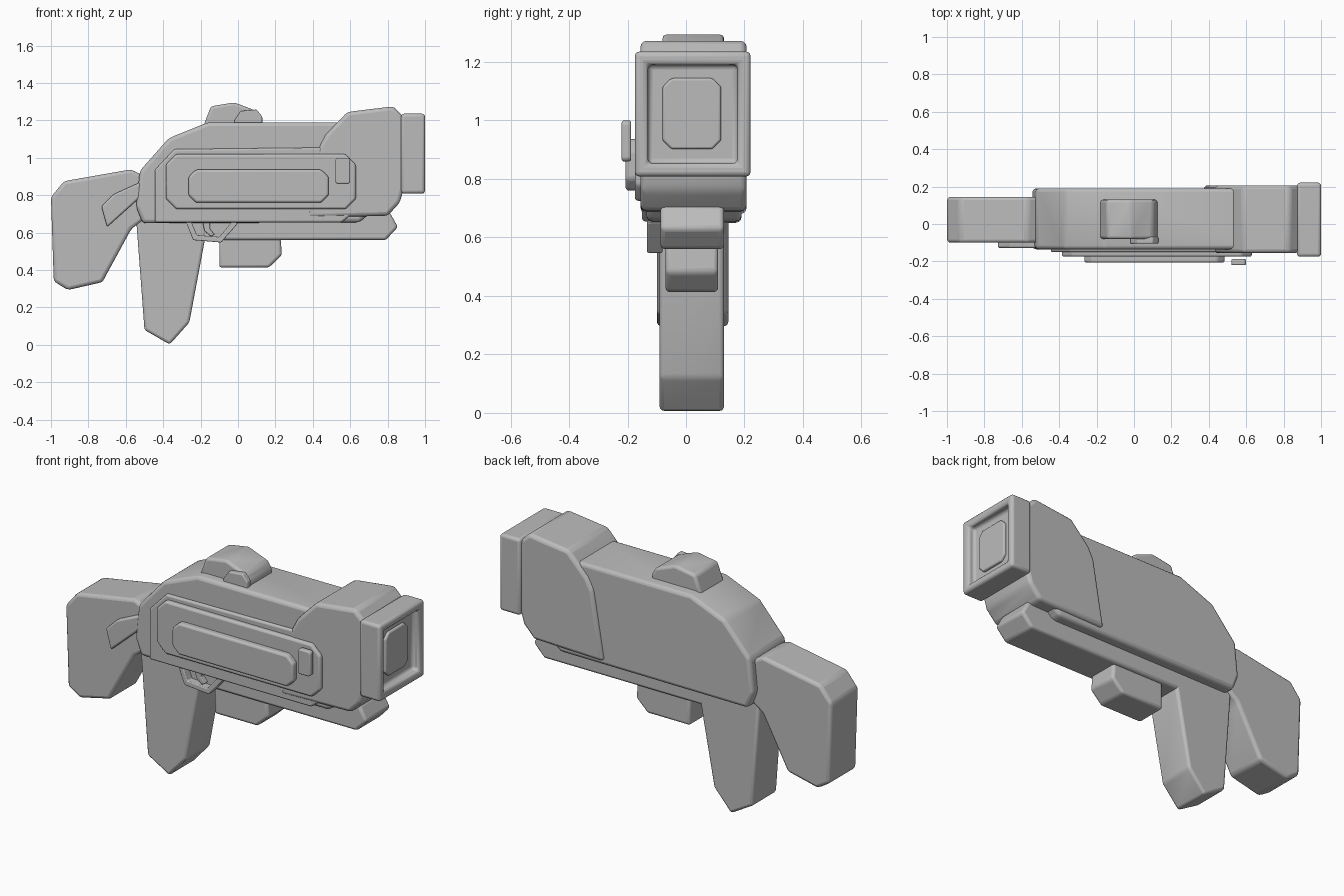
import bpy
import bmesh
from mathutils import Vector

cube = bpy.data.objects.get("Cube")
if cube:
    bpy.data.objects.remove(cube, do_unlink=True)

GREY = (0.5, 0.5, 0.5, 1.0)
grey = bpy.data.materials.new("plain_grey")
grey.diffuse_color = GREY
grey.use_nodes = True
grey.node_tree.nodes["Principled BSDF"].inputs["Base Color"].default_value = GREY


def finish(name, bm, bevel):
    """Turn a bmesh into a bevelled, smooth-shaded object."""
    bmesh.ops.recalc_face_normals(bm, faces=bm.faces[:])
    mesh = bpy.data.meshes.new(name)
    bm.to_mesh(mesh)
    bm.free()
    mesh.materials.append(grey)
    obj = bpy.data.objects.new(name, mesh)
    bpy.context.collection.objects.link(obj)
    if bevel:
        mod = obj.modifiers.new("rounded_edges", 'BEVEL')
        mod.width = bevel
        mod.segments = 3
        mod.limit_method = 'ANGLE'
        mod.angle_limit = 0.3
    bpy.ops.object.select_all(action='DESELECT')
    obj.select_set(True)
    bpy.context.view_layer.objects.active = obj
    bpy.ops.object.shade_smooth_by_angle(angle=0.6)
    return obj


def slab(name, outline, y0, y1, bevel=0.015):
    """Extrude an x-z outline from y0 to y1."""
    bm = bmesh.new()
    face = bm.faces.new([bm.verts.new((x, y0, z)) for x, z in outline])
    ext = bmesh.ops.extrude_face_region(bm, geom=[face], use_keep_orig=True)
    verts = [g for g in ext["geom"] if isinstance(g, bmesh.types.BMVert)]
    bmesh.ops.translate(bm, verts=verts, vec=(0, y1 - y0, 0))
    return finish(name, bm, bevel)


def chamfered(x0, x1, z0, z1, c):
    """Rectangle outline with cut corners."""
    return [(x0 + c, z0), (x1 - c, z0), (x1, z0 + c), (x1, z1 - c),
            (x1 - c, z1), (x0 + c, z1), (x0, z1 - c), (x0, z0 + c)]


# Main body and front shroud
slab("body", [(-0.51, 0.65), (0.65, 0.655), (0.70, 0.70), (0.70, 1.19),
              (-0.16, 1.19), (-0.37, 1.105), (-0.525, 0.93), (-0.545, 0.74)],
     -0.135, 0.19, 0.02)
slab("front_shroud", [(0.37, 0.68), (0.80, 0.69), (0.865, 0.76), (0.885, 0.83),
                      (0.885, 1.22), (0.83, 1.275), (0.585, 1.245),
                      (0.47, 1.125), (0.435, 1.06)],
     -0.155, 0.207, 0.02)

# Muzzle block with a recessed front and a raised panel inside
bm = bmesh.new()
bmesh.ops.create_cube(bm, size=1)
for v in bm.verts:
    v.co = Vector((0.936, 0.023, 1.022)) + v.co * Vector((0.128, 0.396, 0.427))
front = max(bm.faces, key=lambda f: f.calc_center_median().x)
bmesh.ops.inset_region(bm, faces=[front], thickness=0.063)
bmesh.ops.inset_region(bm, faces=[front], thickness=0.001, depth=-0.045)
finish("muzzle_block", bm, 0.016)

bm = bmesh.new()
ring = chamfered(-0.08, 0.12, 0.902, 1.145, 0.03)
face = bm.faces.new([bm.verts.new((0.94, y, z)) for y, z in ring])
ext = bmesh.ops.extrude_face_region(bm, geom=[face], use_keep_orig=True)
bmesh.ops.translate(bm, vec=(0.03, 0, 0),
                    verts=[g for g in ext["geom"] if isinstance(g, bmesh.types.BMVert)])
finish("muzzle_panel", bm, 0.008)

# Lower rail and the lug beneath it
slab("lower_rail", [(-0.27, 0.70), (-0.23, 0.56), (0.79, 0.56), (0.855, 0.63),
                    (0.81, 0.71)], -0.087, 0.13)
slab("lower_lug", [(-0.10, 0.60), (-0.10, 0.413), (0.165, 0.413), (0.235, 0.48),
                   (0.225, 0.60)], -0.07, 0.11)

# Hand grip and shoulder stock
slab("hand_grip", [(-0.545, 0.68), (-0.50, 0.08), (-0.365, 0.002), (-0.26, 0.12),
                   (-0.17, 0.60), (-0.17, 0.68)], -0.09, 0.13)
slab("shoulder_stock", [(-0.50, 0.90), (-0.57, 0.938), (-0.93, 0.875), (-1.0, 0.79),
                        (-0.985, 0.34), (-0.91, 0.293), (-0.725, 0.335),
                        (-0.57, 0.62), (-0.50, 0.67)], -0.10, 0.145, 0.018)
slab("stock_plate", [(-0.73, 0.74), (-0.665, 0.805), (-0.51, 0.875), (-0.51, 0.80),
                     (-0.70, 0.63)], -0.128, -0.08, 0.01)

# Top sight with its side tab
slab("top_sight", [(-0.185, 1.17), (-0.145, 1.275), (-0.02, 1.296), (0.10, 1.25),
                   (0.125, 1.21), (0.125, 1.17)], -0.08, 0.13)
slab("sight_tab", [(-0.02, 1.17), (-0.02, 1.20), (0.015, 1.25), (0.10, 1.258),
                   (0.13, 1.22), (0.13, 1.17)], -0.105, -0.07, 0.006)

# Layered side panels and button
slab("side_panel_base", [(-0.445, 0.655), (0.555, 0.655), (0.61, 0.70), (0.55, 1.056),
                         (-0.34, 1.046), (-0.445, 0.935)], -0.15, -0.12, 0.01)
slab("side_panel_middle", chamfered(-0.385, 0.63, 0.725, 1.02, 0.055), -0.175, -0.13, 0.012)
slab("side_panel_front", chamfered(-0.265, 0.485, 0.76, 0.937, 0.04), -0.207, -0.16, 0.012)
slab("side_button", chamfered(0.52, 0.60, 0.86, 1.0, 0.01), -0.22, -0.188, 0.008)

# Trigger guard loop and trigger
slab("trigger_guard", [(-0.28, 0.66), (-0.24, 0.56), (-0.09, 0.547), (0.0, 0.65),
                       (-0.03, 0.66), (-0.10, 0.577), (-0.22, 0.587), (-0.25, 0.66)],
     -0.133, -0.08, 0.005)
slab("trigger", [(-0.19, 0.66), (-0.18, 0.61), (-0.145, 0.58), (-0.125, 0.59),
                 (-0.15, 0.62), (-0.15, 0.66)], -0.115, -0.08, 0.004)
